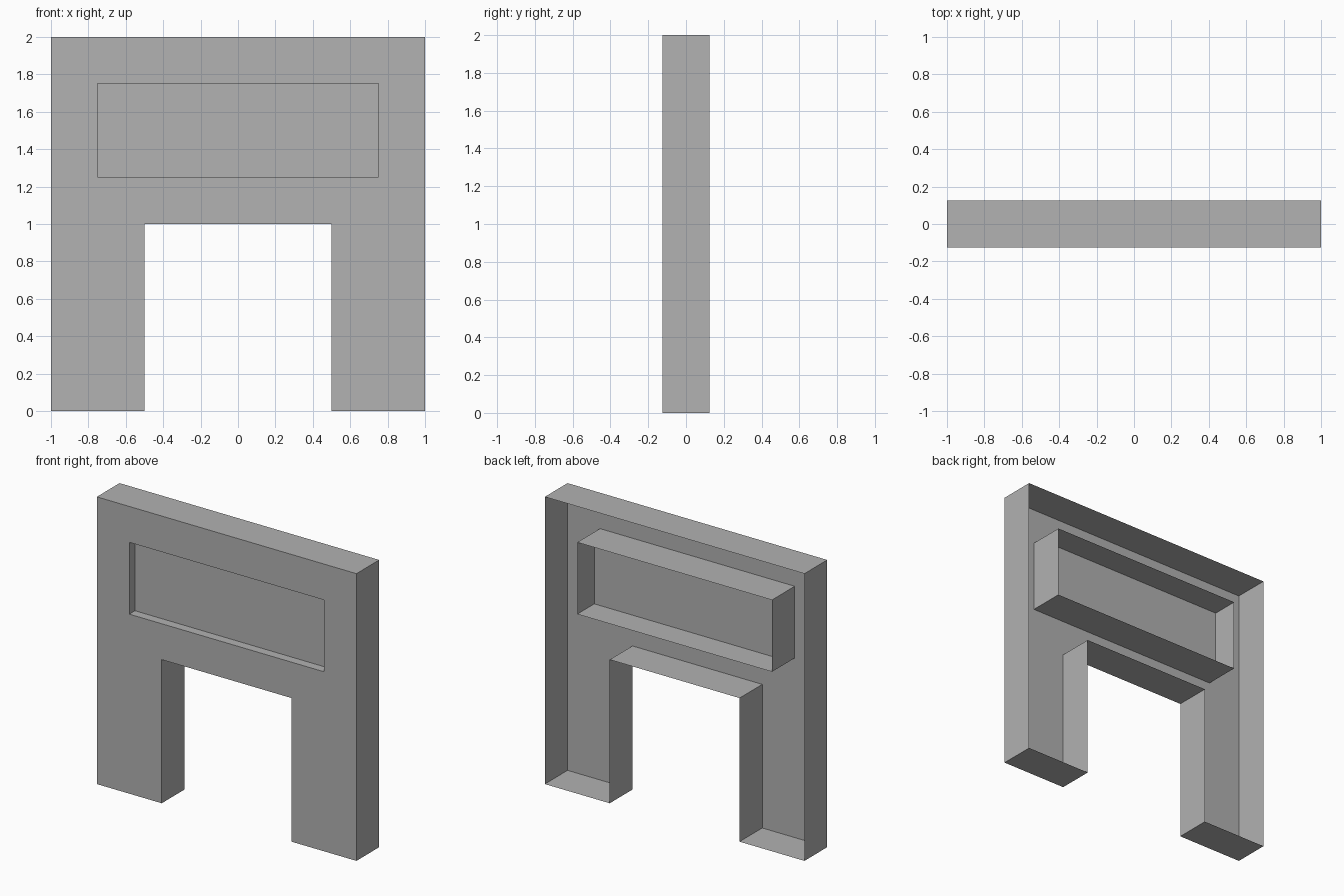
import bpy
import bmesh

cube = bpy.data.objects.get("Cube")
if cube:
    bpy.data.objects.remove(cube, do_unlink=True)

FRONT, BACK, PANEL = -0.125, 0.125, -0.0625

grey = bpy.data.materials.new("plain grey")
grey.use_nodes = True
colour = (0.445, 0.445, 0.445, 1)
grey.diffuse_color = colour
grey.node_tree.nodes["Principled BSDF"].inputs["Base Color"].default_value = colour


def loop(bm, outline, y):
    return [bm.verts.new((x, y, z)) for x, z in outline]


def finish(bm, name):
    mesh = bpy.data.meshes.new(name)
    bm.normal_update()
    bm.to_mesh(mesh)
    bm.free()
    mesh.materials.append(grey)
    obj = bpy.data.objects.new(name, mesh)
    bpy.context.collection.objects.link(obj)


def wall_strip(name, outline):
    """Open sheet running from the front plane to the back plane."""
    bm = bmesh.new()
    near, far = loop(bm, outline, FRONT), loop(bm, outline, BACK)
    for i in range(len(outline)):
        j = (i + 1) % len(outline)
        bm.faces.new((near[i], far[i], far[j], near[j]))
    finish(bm, name)


# Outlines in x and z, counter-clockwise from the front
arch = [(-1, 0), (-0.5, 0), (-0.5, 1), (0.5, 1),
        (0.5, 0), (1, 0), (1, 2), (-1, 2)]
window = [(-0.75, 1.25), (0.75, 1.25), (0.75, 1.75), (-0.75, 1.75)]

# Front sheet with the window opening
bm = bmesh.new()
edges = []
for outline in (arch, window):
    ring = loop(bm, outline, FRONT)
    edges += [bm.edges.new((ring[i - 1], ring[i])) for i in range(len(ring))]
bmesh.ops.triangle_fill(bm, use_beauty=True, use_dissolve=False,
                        edges=edges, normal=(0, -1, 0))
for face in bm.faces:
    face.normal_update()
    if face.normal.y > 0:
        face.normal_flip()
finish(bm, "front_sheet")

# Outer rim, open at the back, and the window surround
wall_strip("outer_rim", arch)
wall_strip("window_surround", window[::-1])

# Recessed panel inside the surround
bm = bmesh.new()
bm.faces.new(loop(bm, window, PANEL))
finish(bm, "recessed_panel")
